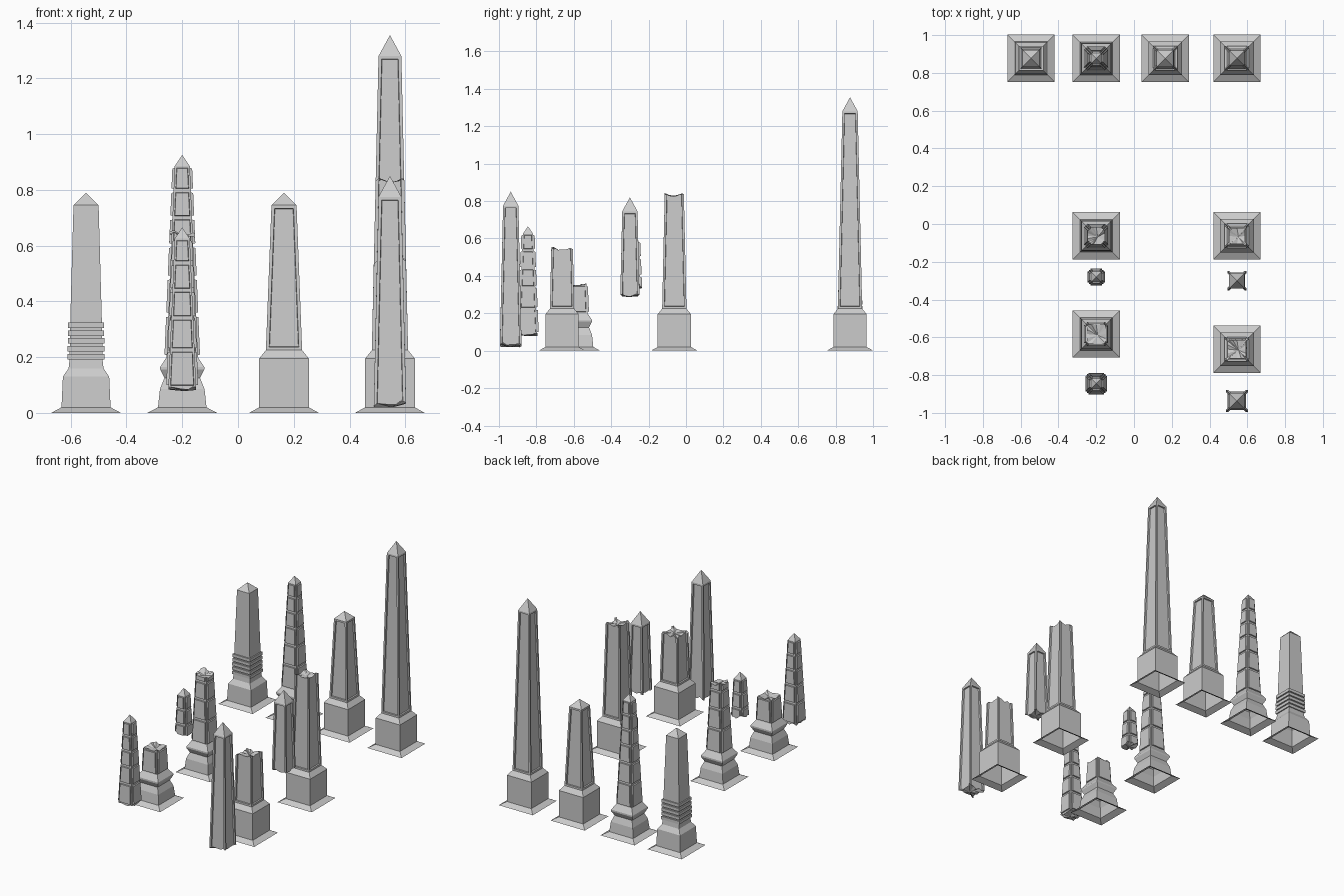
import bpy, bmesh
from math import sin, cos
from mathutils import Vector

if "Cube" in bpy.data.objects:
    bpy.data.objects.remove(bpy.data.objects["Cube"])

CORNERS = [(-1, -1), (1, -1), (1, 1), (-1, 1)]


def square_loft(bm, profile, apex):
    """Stack square rings (half width, z), open below, closed by a point on top."""
    rings = [[bm.verts.new((cx * h, cy * h, z)) for cx, cy in CORNERS] for h, z in profile]
    bands = []
    for a, b in zip(rings, rings[1:]):
        bands.append([bm.faces.new((a[i], a[(i + 1) % 4], b[(i + 1) % 4], b[i])) for i in range(4)])
    tip = bm.verts.new((0, 0, apex))
    for i in range(4):
        bm.faces.new((rings[-1][i], rings[-1][(i + 1) % 4], tip))
    return bands


def panel(bm, faces, margin, depth):
    """Raised (+) or sunken (-) panel with steep sides on each face."""
    bm.normal_update()
    bmesh.ops.inset_individual(bm, faces=faces, thickness=margin, depth=0, use_even_offset=True)
    bmesh.ops.inset_individual(bm, faces=faces, thickness=0.0015, depth=depth, use_even_offset=True)


# ringed obelisk
def ringed(bm):
    prof = [(.125, 0), (.088, .02), (.083, .13), (.0625, .16), (.059, .192)]
    for i in range(5):
        z = .192 + i * .028
        prof += [(.066 - i * .0003, z), (.066 - i * .0003, z + .02)]
        prof += [(.059 - i * .0006, z + .02), (.059 - i * .0006, z + .028)]
    square_loft(bm, prof + [(.045, .745)], .79)


# obelisk with rows of raised blocks
def blocky(bm):
    base = [(.125, 0), (.087, .02), (.08, .085), (.064, .125), (.079, .155), (.079, .165), (.056, .2)]
    rows = [.352, .485, .6, .7, .797, .885]
    prof = base + [(.056 - (z - .2) * .042, z) for z in rows]
    bands = square_loft(bm, prof, .925)
    for band in bands[len(base) - 1:]:
        panel(bm, band, .007, .008)


# plain obelisks with sunken faces, short and tall
def sunken(bm, top_half, top_z, apex):
    bands = square_loft(bm, [(.125, 0), (.089, .02), (.089, .195), (.065, .225), (top_half, top_z)], apex)
    panel(bm, bands[-1], .0115, -.009)


def short(bm):
    sunken(bm, .045, .745, .79)


def tall(bm):
    sunken(bm, .041, 1.28, 1.355)


# rough break, same surface on stump and fallen tip
def rough(co):
    return .007 * sin(85 * co.x + 1.2) * cos(70 * co.y + .4) + .004 * sin(150 * (co.x - co.y))


def snap(bm, z, tilt, keep_tip):
    bmesh.ops.bisect_plane(bm, geom=bm.verts[:] + bm.edges[:] + bm.faces[:], dist=1e-6,
                           plane_co=(0, 0, z), plane_no=Vector((tilt, -tilt * .5, 1)).normalized(),
                           clear_outer=not keep_tip, clear_inner=keep_tip)

    def rim():
        return [e for e in bm.edges if e.is_boundary and e.verts[0].co.z + e.verts[1].co.z > .05]
    long_edges = [e for e in rim() if e.calc_length() > .03]
    bmesh.ops.bisect_edges(bm, edges=long_edges, cuts=3)
    edges = rim()
    for v in {v for e in edges for v in e.verts}:
        v.co.z += rough(v.co)
    mid = bm.verts.new((.008, -.006, z - .01))
    for e in edges:
        loop = e.link_loops[0]
        bm.faces.new((loop.link_loop_next.vert, loop.vert, mid))


def build(name, maker, loc, cut=None, keep_tip=False, tilt=.1):
    bm = bmesh.new()
    maker(bm)
    if cut:
        snap(bm, cut, tilt, keep_tip)
    bm.normal_update()
    mesh = bpy.data.meshes.new(name)
    bm.to_mesh(mesh)
    bm.free()
    ob = bpy.data.objects.new(name, mesh)
    ob.location = loc
    bpy.context.collection.objects.link(ob)


# back row, intact
build("ringed_obelisk", ringed, (-.545, .877, 0))
build("block_obelisk", blocky, (-.2, .877, 0))
build("short_obelisk", short, (.165, .877, 0))
build("tall_obelisk", tall, (.545, .877, 0))

# broken block obelisks
build("block_stump_high", blocky, (-.2, -.0625, 0), .64)
build("block_tip_small", blocky, (-.2, -.28, -.3), .64, True)
build("block_stump_low", blocky, (-.2, -.5825, 0), .352, tilt=0)
build("block_tip_large", blocky, (-.2, -.845, -.26), .348, True, tilt=0)

# broken tall obelisks
build("tall_stump_high", tall, (.545, -.0625, 0), .832, tilt=.03)
build("tall_tip_small", tall, (.545, -.3, -.535), .832, True, tilt=.03)
build("tall_stump_low", tall, (.545, -.6625, 0), .54, tilt=-.08)
build("tall_tip_large", tall, (.545, -.937, -.505), .535, True, tilt=-.1)
